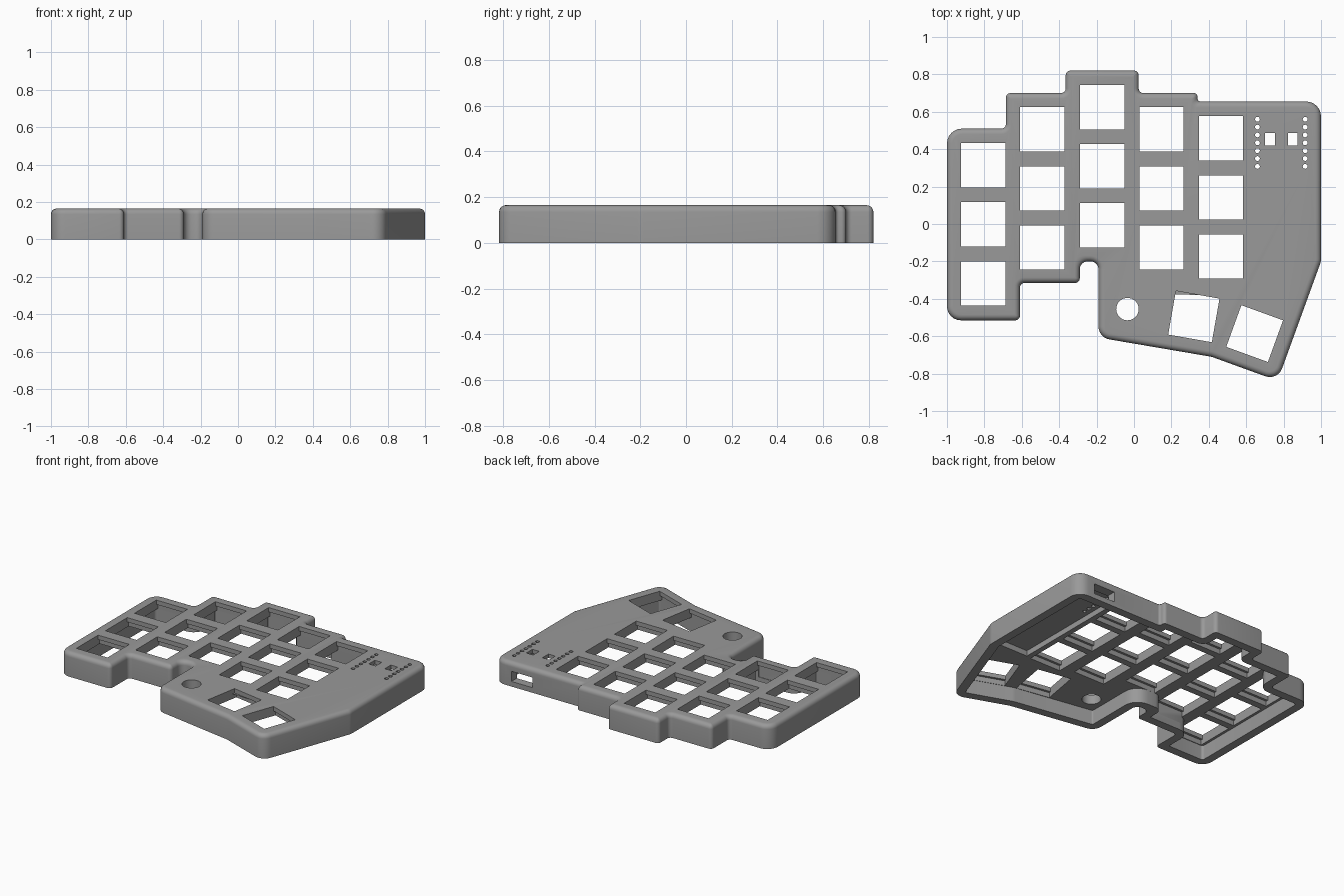
import bpy, bmesh, math
from mathutils import Vector

if "Cube" in bpy.data.objects:
    bpy.data.objects.remove(bpy.data.objects["Cube"])

HEIGHT, EDGE, WALL, KEY = 0.165, 0.03, 0.058, 0.237

# Case outline, counter-clockwise: x, y, corner radius
OUTLINE = [(-1, -.515, .075), (-.61, -.515, .025), (-.61, -.315, .025),
           (-.29, -.315, .025), (-.29, -.2, .042), (-.19, -.2, .042),
           (-.19, -.607, .07), (.415, -.71, .06), (.768, -.838, .07),
           (1, -.2, .08), (1, .655, .08), (.34, .655, .015),
           (.34, .70, .025), (.025, .70, .025), (.025, .82, .025),
           (-.365, .82, .025), (-.365, .70, .025), (-.685, .70, .025),
           (-.685, .51, .025), (-1, .51, .08)]


def rounded_outline(inset, steps=6):
    """Outline moved inwards, with every corner rounded."""
    src = [Vector(p[:2]) for p in OUTLINE]
    n = len(src)
    corners, turns = [], []
    for i in range(n):
        a = (src[i] - src[i - 1]).normalized()
        b = (src[(i + 1) % n] - src[i]).normalized()
        na, nb = Vector((-a.y, a.x)), Vector((-b.y, b.x))
        corners.append(src[i] + (na + nb) * inset / (1 + na.dot(nb)))
        turns.append(math.atan2(a.x * b.y - a.y * b.x, a.dot(b)))
    pts = []
    for i, c in enumerate(corners):
        to_prev, to_next = corners[i - 1] - c, corners[(i + 1) % n] - c
        sign = 1 if turns[i] > 0 else -1
        r = max(OUTLINE[i][2] - sign * inset, .005)
        tan = math.tan(abs(turns[i]) / 2)
        t = min(r * tan, .46 * min(to_prev.length, to_next.length))
        r = t / tan
        start = c + to_prev.normalized() * t
        d = -to_prev.normalized()
        centre = start + Vector((-d.y, d.x)) * r * sign
        arm = start - centre
        for k in range(steps + 1):
            w = turns[i] * k / steps
            pts.append((centre.x + arm.x * math.cos(w) - arm.y * math.sin(w),
                        centre.y + arm.x * math.sin(w) + arm.y * math.cos(w)))
    return pts


def add_loft(bm, rings):
    """Closed solid through a stack of matching (points, z) rings."""
    loops = [[bm.verts.new((x, y, z)) for x, y in pts] for pts, z in rings]
    n = len(loops[0])
    for lo, hi in zip(loops, loops[1:]):
        for i in range(n):
            j = (i + 1) % n
            bm.faces.new((lo[i], lo[j], hi[j], hi[i]))
    bm.faces.new(loops[0][::-1])
    bm.faces.new(loops[-1])


def make_object(name, solids):
    bm = bmesh.new()
    for rings in solids:
        add_loft(bm, rings)
    bmesh.ops.recalc_face_normals(bm, faces=bm.faces)
    mesh = bpy.data.meshes.new(name)
    bm.to_mesh(mesh)
    bm.free()
    obj = bpy.data.objects.new(name, mesh)
    bpy.context.collection.objects.link(obj)
    return obj


def prism(pts, z0, z1):
    return [(pts, z0), (pts, z1)]


def box(x, y, w, h, turn=0):
    c, s = math.cos(math.radians(turn)), math.sin(math.radians(turn))
    return [(x + c * u * w / 2 - s * v * h / 2, y + s * u * w / 2 + c * v * h / 2)
            for u, v in ((-1, -1), (1, -1), (1, 1), (-1, 1))]


def circle(x, y, r, n):
    return [(x + r * math.cos(math.tau * i / n), y + r * math.sin(math.tau * i / n))
            for i in range(n)]


# Key positions: five staggered columns and two turned thumb keys
keys = [(x, top - row * .316, 0)
        for x, top in ((-.806, .314), (-.49, .506), (-.169, .625), (.147, .506), (.465, .458))
        for row in range(3)]
keys += [(.32, -.495, -10), (.645, -.586, -20)]

# Outer shell with a rounded top edge
rings = [(rounded_outline(0), 0)]
for k in range(6):
    a = math.pi / 2 * k / 5
    rings.append((rounded_outline(EDGE * (1 - math.cos(a))),
                  HEIGHT - EDGE + EDGE * math.sin(a)))
case = make_object("keyboard_case", [rings])

# Hollow underside
cavity = make_object("cavity_cutter", [prism(rounded_outline(WALL), -.05, .10)])

# Clip recesses under the plate, and the thinner bay for the controller board
recess = [prism(box(x, y, KEY, KEY + .032, a), .05, .135) for x, y, a in keys]
bay = [(.62, -.30), (.893, -.30), (.935, -.2), (.935, .59), (.62, .59)]
recess.append(prism(bay, .05, .138))
recesses = make_object("recess_cutter", recess)

# Openings through the plate: keys, round button, pin holes, two small windows
holes = [prism(box(x, y, KEY, KEY, a), .03, .2) for x, y, a in keys]
holes.append(prism(circle(-.035, -.455, .06, 32), .03, .2))
for x in (.66, .915):
    holes += [prism(circle(x, .56 - i * .042, .013, 12), .03, .2) for i in range(7)]
holes += [prism(box(x, .453, .052, .066), .03, .2) for x in (.727, .849)]
openings = make_object("opening_cutter", holes)

# Cable port in the back wall
port = make_object("port_cutter", [prism(box(.79, .63, .16, .14), .035, .105)])

# Cut everything and drop the cutters
bpy.context.view_layer.objects.active = case
case.select_set(True)
for cutter in (cavity, recesses, openings, port):
    cutter.hide_render = True
    mod = case.modifiers.new(cutter.name, 'BOOLEAN')
    mod.operation, mod.solver, mod.object = 'DIFFERENCE', 'EXACT', cutter
    bpy.ops.object.modifier_apply(modifier=mod.name)
    bpy.data.objects.remove(cutter)

grey = bpy.data.materials.new("grey plastic")
grey.diffuse_color = (.32, .32, .32, 1)
grey.use_nodes = True
grey.node_tree.nodes["Principled BSDF"].inputs["Base Color"].default_value = grey.diffuse_color
case.data.materials.clear()
case.data.materials.append(grey)
bpy.ops.object.shade_smooth_by_angle(angle=math.radians(30))
